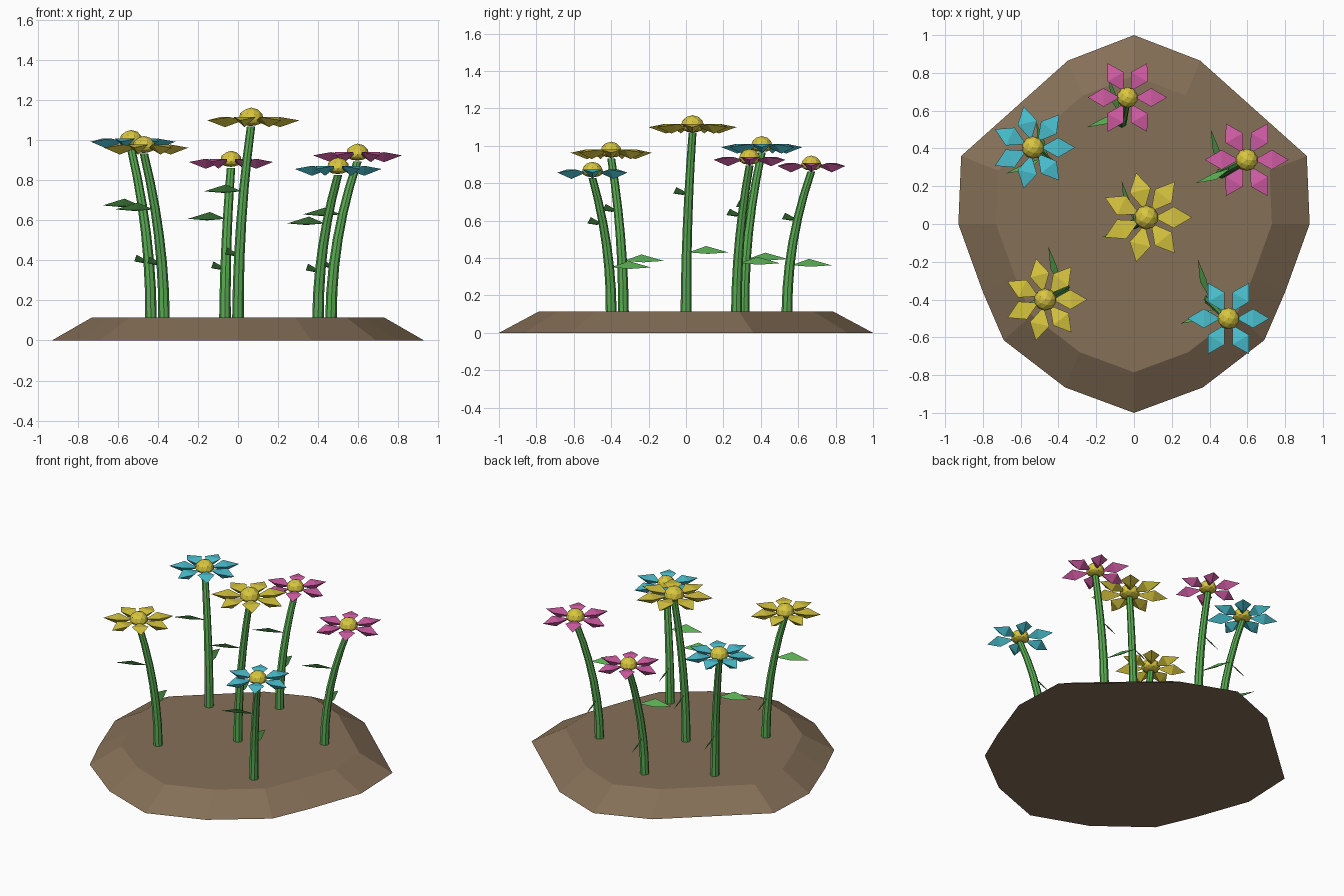
import bpy, bmesh, math
from mathutils import Vector, Matrix

if "Cube" in bpy.data.objects:
    bpy.data.objects.remove(bpy.data.objects["Cube"])


def material(name, rgb):
    m = bpy.data.materials.new(name)
    m.diffuse_color = (*rgb, 1)
    m.use_nodes = True
    m.node_tree.nodes["Principled BSDF"].inputs["Base Color"].default_value = m.diffuse_color
    return m


SOIL = material("soil brown", (0.235, 0.16, 0.095))
GREEN = material("leaf green", (0.10, 0.41, 0.085))
YELLOW = material("yellow", (0.69, 0.57, 0.05))
BLUE = material("blue", (0.07, 0.54, 0.64))
PINK = material("pink", (0.65, 0.11, 0.38))


def finish(name, bm, mat):
    bmesh.ops.recalc_face_normals(bm, faces=bm.faces)
    me = bpy.data.meshes.new(name)
    bm.to_mesh(me)
    bm.free()
    me.materials.append(mat)
    ob = bpy.data.objects.new(name, me)
    bpy.context.collection.objects.link(ob)


def bridge(bm, rings):
    """Skin a stack of equal rings and cap both ends."""
    n = len(rings[0])
    for a, b in zip(rings, rings[1:]):
        for i in range(n):
            j = (i + 1) % n
            bm.faces.new((a[i], a[j], b[j], b[i]))
    bm.faces.new(rings[0])
    bm.faces.new(rings[-1])


def blade(bm, origin, angle, inner, tip, right, left, keel):
    """Pointed kite with a keel below, pointing along an angle."""
    turn = Matrix.Rotation(angle, 3, 'Z')
    pts = [(inner, 0, 0), right, (tip, 0, 0), left, keel]
    v = [bm.verts.new(origin + turn @ Vector(p)) for p in pts]
    bm.faces.new((v[0], v[1], v[3]))
    bm.faces.new((v[1], v[2], v[3]))
    for i in range(4):
        bm.faces.new((v[i], v[(i + 1) % 4], v[4]))


# Mound: mirrored outline, tapered to a flat top
GROUND = 0.115
half = [(0, -1), (.365, -.865), (.69, -.615), (.80, -.36),
        (.93, 0), (.915, .36), (.35, .865), (0, 1)]
outline = half + [(-x, y) for x, y in half[-2:0:-1]]
bm = bmesh.new()
bridge(bm, [[bm.verts.new((x * s, y * s, z)) for x, y in outline]
            for s, z in ((1, 0), (.785, GROUND))])
finish("mound", bm, SOIL)


def flower(tag, base, head, z, mat, count, reach):
    base, head = Vector(base), Vector(head)
    top = z - 0.03

    def path(t):
        p = base.lerp(head, t * t)
        return Vector((p.x, p.y, GROUND + (top - GROUND) * t))

    # Stem: tapered tube that bends outwards
    bm = bmesh.new()
    rings = []
    for k in range(7):
        t = k / 6
        c, r = path(t), 0.029 - 0.008 * t
        rings.append([bm.verts.new(c + Vector((r * math.cos(a), r * math.sin(a), 0)))
                      for a in (math.tau * i / 8 for i in range(8))])
    bridge(bm, rings)
    finish(tag + "_stem", bm, GREEN)

    # Two leaves, rolled steeply so the left edge stands up
    bm = bmesh.new()
    for t, deg, length in ((.33, 108, .235), (.66, 203, .215)):
        w = length * .5
        blade(bm, path(t), math.radians(deg), .01, length,
              (w, -.010, -.008), (w, .026, .034), (w, .004, -.004))
    finish(tag + "_leaves", bm, GREEN)

    # Ring of petals
    bm = bmesh.new()
    w, h = reach * .6, reach * .235
    for i in range(count):
        blade(bm, Vector((head.x, head.y, z)), math.tau * i / count, .04, reach,
              (w, -h, .016), (w, h, .016), (w, 0, -.034))
    finish(tag + "_petals", bm, mat)

    # Flower centre: dome with a flattened underside
    r = reach * .265
    bm = bmesh.new()
    bmesh.ops.create_icosphere(bm, subdivisions=2, radius=r)
    for v in bm.verts:
        v.co.z *= .95 if v.co.z > 0 else .5
        v.co += Vector((head.x, head.y, z + .003))
    finish(tag + "_centre", bm, YELLOW)


flower("middle_flower", (0, 0), (.065, .035), 1.10, YELLOW, 7, .242)
flower("front_left_flower", (-.37, -.335), (-.47, -.40), .963, YELLOW, 7, .222)
flower("back_left_flower", (-.435, .31), (-.535, .405), .993, BLUE, 7, .223)
flower("back_flower", (-.065, .54), (-.035, .67), .892, PINK, 6, .21)
flower("right_flower", (.465, .27), (.597, .34), .925, PINK, 6, .222)
flower("front_right_flower", (.40, -.40), (.50, -.50), .857, BLUE, 6, .217)
